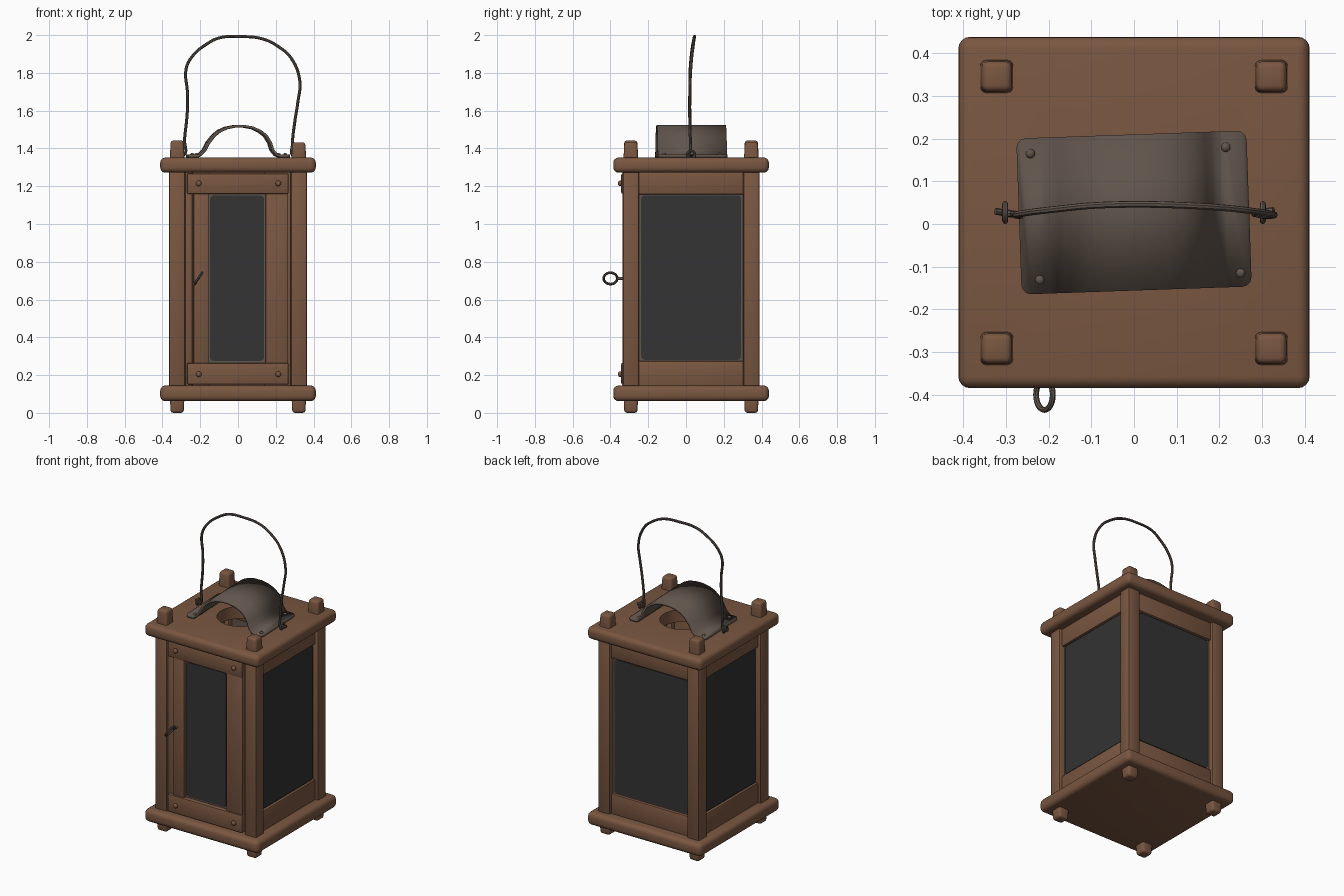
import bpy, bmesh, math
from mathutils import Matrix, Vector

if "Cube" in bpy.data.objects:
    bpy.data.objects.remove(bpy.data.objects["Cube"])

CY = 0.027  # lantern centre in y


def material(name, rgb):
    m = bpy.data.materials.new(name)
    m.diffuse_color = (*rgb, 1)
    m.use_nodes = True
    m.node_tree.nodes["Principled BSDF"].inputs["Base Color"].default_value = m.diffuse_color
    return m


WOOD = material("brown_wood", (0.195, 0.095, 0.053))
GLASS = material("dark_glass", (0.033, 0.033, 0.033))
METAL = material("grey_iron", (0.118, 0.090, 0.072))


def finish(name, bm, mat, matrix=None):
    if matrix is not None:
        bmesh.ops.transform(bm, matrix=matrix, verts=bm.verts)
    bmesh.ops.recalc_face_normals(bm, faces=bm.faces)
    me = bpy.data.meshes.new(name)
    bm.to_mesh(me)
    bm.free()
    me.materials.append(mat)
    ob = bpy.data.objects.new(name, me)
    bpy.context.collection.objects.link(ob)
    smooth(ob)
    return ob


def smooth(ob):
    bpy.ops.object.select_all(action='DESELECT')
    ob.select_set(True)
    bpy.context.view_layer.objects.active = ob
    bpy.ops.object.shade_smooth_by_angle(angle=math.radians(40))


def box(name, x, y, z, mat=WOOD, bevel=0.008, seg=2, taper=None, corners_only=False, matrix=None):
    """Box from (min, max) ranges; taper = (bottom scale, top scale)."""
    bm = bmesh.new()
    bmesh.ops.create_cube(bm, size=1)
    for v in bm.verts:
        k = (taper[1] if v.co.z > 0 else taper[0]) if taper else 1
        v.co = Vector((sum(x) / 2 + v.co.x * k * (x[1] - x[0]),
                       sum(y) / 2 + v.co.y * k * (y[1] - y[0]),
                       sum(z) / 2 + v.co.z * (z[1] - z[0])))
    edges = bm.edges[:]
    if corners_only:  # round only the edges that run along y
        edges = [e for e in edges if abs(e.verts[0].co.y - e.verts[1].co.y) > 1e-5]
    bmesh.ops.bevel(bm, geom=edges, offset=bevel, segments=seg, profile=0.5, affect='EDGES')
    return finish(name, bm, mat, matrix)


def torus(name, major, minor, matrix, mat=METAL):
    bpy.ops.mesh.primitive_torus_add(major_radius=major, minor_radius=minor,
                                     major_segments=28, minor_segments=8)
    ob = bpy.context.object
    ob.name = name
    ob.data.transform(matrix)
    ob.data.materials.append(mat)
    smooth(ob)


def rivet(name, loc, axis, mat, r=0.013):
    bm = bmesh.new()
    bmesh.ops.create_uvsphere(bm, u_segments=12, v_segments=8, radius=r)
    rot = Matrix.Rotation(math.pi / 2, 4, 'X') if axis == 'Y' else Matrix()
    finish(name, bm, mat, Matrix.Translation(loc) @ rot @ Matrix.Diagonal((1, 1, 0.8, 1)))


# Base and top slabs, the top with a round smoke hole
SX, SY = (-0.412, 0.412), (CY - 0.412, CY + 0.412)
box("base_slab", SX, SY, (0.062, 0.145), bevel=0.028, seg=4)
top = box("top_slab", SX, SY, (1.272, 1.352), bevel=0.028, seg=4)
bm = bmesh.new()
bmesh.ops.create_cone(bm, cap_ends=True, segments=40, radius1=0.14, radius2=0.14, depth=0.4)
cutter = finish("hole_cutter", bm, WOOD, Matrix.Translation((0, CY, 1.31)))
cutter.hide_render = True
mod = top.modifiers.new("hole", 'BOOLEAN')
mod.operation = 'DIFFERENCE'
mod.solver = 'EXACT'
mod.object = cutter
bpy.context.view_layer.objects.active = top
bpy.ops.object.modifier_apply(modifier="hole")
bpy.data.objects.remove(cutter)
smooth(top)

# Corner posts with pegs through the slabs and short feet
for i, (sx, sy) in enumerate([(-1, -1), (1, -1), (1, 1), (-1, 1)]):
    px, py = sx * 0.322, CY + sy * 0.319
    box(f"corner_post_{i}", (px - 0.043, px + 0.043), (py - 0.043, py + 0.043), (0.12, 1.3), bevel=0.01)
    tall = 1.442 if sx < 0 else 1.432
    box(f"post_peg_{i}", (px - 0.04, px + 0.04), (py - 0.04, py + 0.04), (1.32, tall),
        bevel=0.014, seg=3, taper=(1, 0.86))
    box(f"post_foot_{i}", (px - 0.039, px + 0.039), (py - 0.039, py + 0.039), (0, 0.09),
        bevel=0.014, seg=3, taper=(0.88, 1))

# Glazed sides: right, back, left (built facing -y, then turned)
for name, ang in (("right", 90), ("back", 180), ("left", 270)):
    M = Matrix.Translation((0, CY, 0)) @ Matrix.Rotation(math.radians(ang), 4, 'Z')
    box(name + "_top_rail", (-0.285, 0.285), (-0.345, -0.29), (1.157, 1.285), matrix=M)
    box(name + "_bottom_rail", (-0.285, 0.285), (-0.345, -0.29), (0.135, 0.274), matrix=M)
    box(name + "_glass_rim", (-0.285, 0.285), (-0.328, -0.31), (0.26, 1.17), METAL, 0.002, 1, matrix=M)
    box(name + "_glass", (-0.264, 0.264), (-0.334, -0.32), (0.281, 1.152), GLASS, 0.018, 3,
        corners_only=True, matrix=M)

# Front door
box("door_top_rail", (-0.27, 0.268), (-0.343, -0.29), (1.16, 1.268))
box("door_bottom_rail", (-0.27, 0.268), (-0.343, -0.29), (0.15, 0.265))
box("door_left_stile", (-0.236, -0.155), (-0.334, -0.285), (0.25, 1.175))
box("door_right_stile", (0.146, 0.266), (-0.334, -0.285), (0.25, 1.175))
box("door_jamb", (-0.285, -0.24), (-0.322, -0.28), (0.13, 1.28))
box("door_backing", (-0.285, -0.15), (-0.305, -0.28), (0.13, 1.29), bevel=0.003)
box("door_backing_right", (0.14, 0.285), (-0.305, -0.28), (0.13, 1.29), bevel=0.003)
box("door_glass_rim", (-0.165, 0.155), (-0.316, -0.3), (0.255, 1.17), METAL, 0.002, 1)
box("door_glass", (-0.148, 0.138), (-0.322, -0.305), (0.276, 1.15), GLASS, 0.018, 3, corners_only=True)
for i, (x, z) in enumerate([(-0.208, 1.215), (0.213, 1.215), (-0.208, 0.205), (0.213, 0.205)]):
    rivet(f"door_peg_{i}", (x, -0.349, z), 'Y', WOOD, 0.015)

# Ring pull on the door
torus("door_ring", 0.036, 0.007, Matrix.Translation((-0.21, -0.4, 0.712)) @ Matrix.Rotation(math.radians(123), 4, 'Y'))
bm = bmesh.new()
bmesh.ops.create_cone(bm, cap_ends=True, segments=10, radius1=0.008, radius2=0.008, depth=0.05)
finish("ring_shank", bm, METAL, Matrix.Translation((-0.21, -0.342, 0.712)) @ Matrix.Rotation(math.pi / 2, 4, 'X'))

# Bent sheet hood: arch between two flat flanges, smoothed from a few points
HOOD = [(-0.2, 1.37), (-0.18, 1.39), (-0.16, 1.43), (-0.13, 1.468), (-0.1, 1.492), (-0.065, 1.508),
        (-0.02, 1.517), (0.03, 1.517), (0.075, 1.509), (0.115, 1.49), (0.145, 1.466), (0.167, 1.43),
        (0.18, 1.39), (0.2, 1.366)]
profile = [(-0.27, 1.36), (-0.215, 1.36)] + HOOD + [(0.215, 1.36), (0.27, 1.36)]
bm = bmesh.new()
rows = [[bm.verts.new((x, y, z)) for y in (-0.183, 0.183)] for x, z in profile]
for a, b in zip(rows, rows[1:]):
    bm.faces.new((a[0], b[0], b[1], a[1]))
bmesh.ops.bevel(bm, geom=rows[0] + rows[-1], offset=0.022, segments=3, profile=0.5, affect='VERTICES')
hood = finish("smoke_hood", bm, METAL, Matrix.Translation((0, CY, 0)) @ Matrix.Rotation(math.radians(2), 4, 'Z'))
mod = hood.modifiers.new("thickness", 'SOLIDIFY')
mod.thickness = 0.014
mod.offset = 0
for i, (x, y) in enumerate([(-0.243, 0.165), (0.215, 0.18), (0.25, -0.115), (-0.221, -0.131)]):
    rivet(f"hood_rivet_{i}", (x, y, 1.367), 'Z', METAL, 0.011)

# Eyes and wire handle
for s in (-1, 1):
    torus(f"handle_eye_{s}", 0.02, 0.007,
          Matrix.Translation((s * 0.302, CY, 1.367)) @ Matrix.Rotation(math.pi / 2, 4, 'Y'))
PATH = [(-0.325, 0.03, 1.375), (-0.29, 0.024, 1.362), (-0.283, 0.024, 1.45), (-0.268, 0.02, 1.6),
        (-0.268, 0.02, 1.7), (-0.275, 0.022, 1.82), (-0.24, 0.028, 1.89), (-0.17, 0.036, 1.95),
        (-0.1, 0.043, 1.985), (0.01, 0.046, 1.992), (0.13, 0.043, 1.98), (0.22, 0.037, 1.935),
        (0.28, 0.03, 1.88), (0.327, 0.022, 1.76), (0.316, 0.02, 1.64), (0.302, 0.02, 1.55),
        (0.288, 0.024, 1.42), (0.292, 0.026, 1.362), (0.328, 0.032, 1.375)]
cu = bpy.data.curves.new("wire_handle", 'CURVE')
cu.dimensions = '3D'
cu.bevel_depth = 0.008
cu.bevel_resolution = 2
cu.resolution_u = 6
cu.use_fill_caps = True
sp = cu.splines.new('BEZIER')
sp.bezier_points.add(len(PATH) - 1)
for p, co in zip(sp.bezier_points, PATH):
    p.co = co
    p.handle_left_type = p.handle_right_type = 'AUTO'
cu.materials.append(METAL)
handle = bpy.data.objects.new("wire_handle", cu)
bpy.context.collection.objects.link(handle)
bpy.ops.object.select_all(action='DESELECT')
handle.select_set(True)
bpy.context.view_layer.objects.active = handle
bpy.ops.object.convert(target='MESH')
smooth(bpy.context.object)
